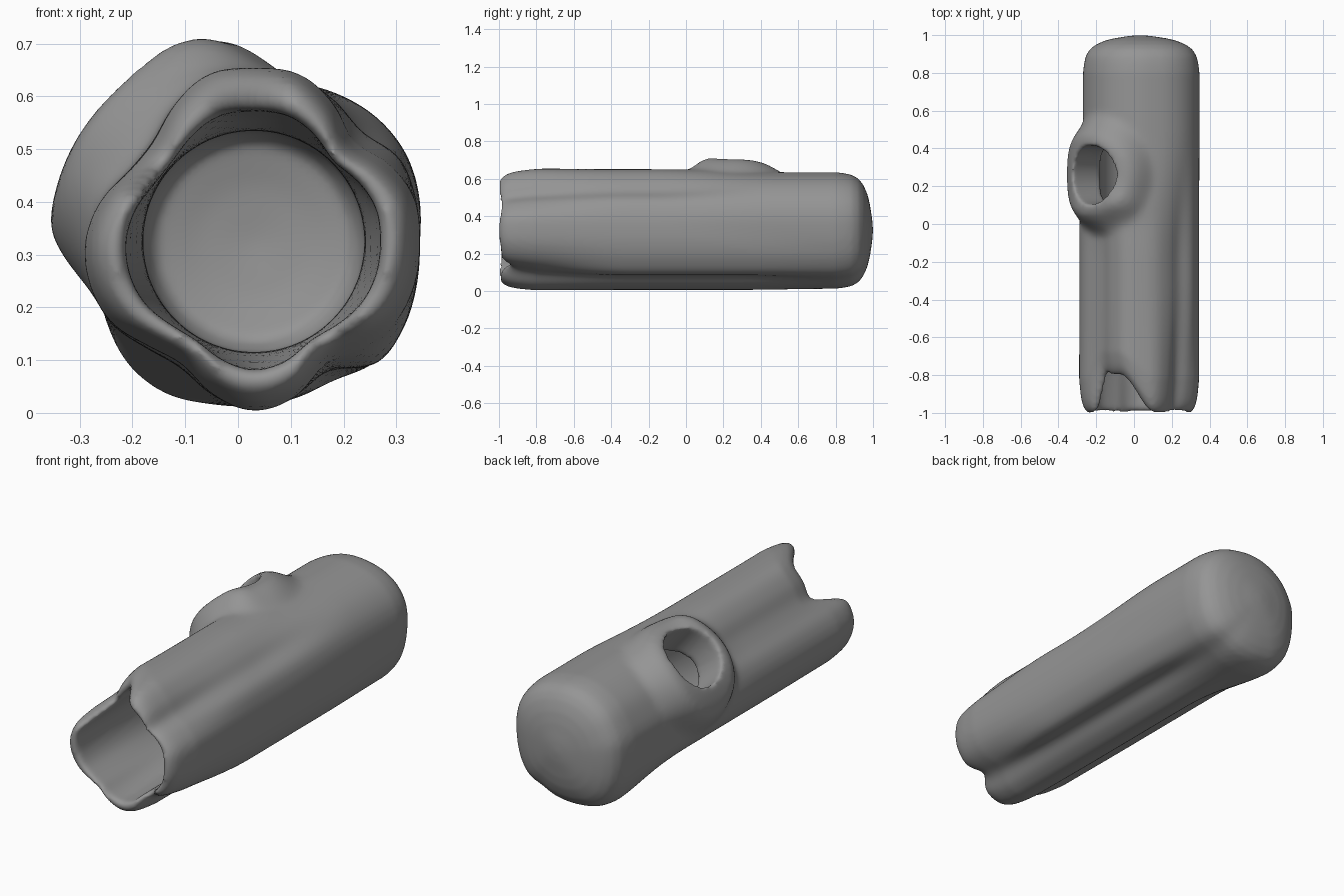
import bpy, bmesh, math
from mathutils import Matrix, Vector

if "Cube" in bpy.data.objects:
    bpy.data.objects.remove(bpy.data.objects["Cube"], do_unlink=True)

AXIS = Vector((0.03, 0, 0.325))
SIDES = 120

# Bark radius in thousandths, every 15 degrees from +x towards +z
FRONT = [315, 315, 290, 262, 300, 330, 330, 330, 300, 268, 270, 300,
         320, 322, 310, 280, 268, 300, 322, 305, 266, 280, 305, 315]
MIDDLE = [315, 318, 318, 292, 308, 324, 326, 325, 300, 270, 272, 300,
          318, 320, 312, 287, 277, 302, 320, 304, 282, 328, 328, 320]
BACK = [315, 325, 333, 331, 322, 312, 310, 310, 310, 310, 305, 305,
        300, 305, 320, 335, 335, 320, 312, 308, 305, 324, 322, 315]


def smooth(a, b, v):
    t = min(1, max(0, (v - a) / (b - a)))
    return t * t * (3 - 2 * t)


def mix(a, b, t):
    return a + (b - a) * t


def ring_value(table, deg):
    """Closed spline through evenly spaced radii."""
    f = deg / 15
    i = math.floor(f)
    t = f - i
    a, b, c, d = (table[(i + k) % len(table)] / 1000 for k in (-1, 0, 1, 2))
    return b + t / 2 * (c - a + t * (2*a - 5*b + 4*c - d + t * (3*(b - c) + d - a)))


def bump(v, centre, width):
    return math.exp(-((v - centre) / width) ** 2)


def bark_radius(deg, y):
    r = mix(ring_value(FRONT, deg), ring_value(MIDDLE, deg), smooth(-1, -0.3, y))
    # The lower grooves run further back than the upper ones
    low = smooth(0.2, -0.5, math.sin(math.radians(deg)))
    r = mix(r, ring_value(BACK, deg), smooth(mix(-0.2, 0.3, low), mix(0.5, 0.85, low), y))
    # Swollen collar around the knot hole
    d = math.hypot((deg - 138) / 49, (y - 0.26) / 0.26)
    r = mix(r, 0.388, 1 - smooth(0.72, 1.3, d))
    return r + 0.022 * bump(deg, 105, 16) * bump(y, 0.1, 0.07)


def hollow_radius(deg, y):
    rim = mix(bark_radius(deg, y) - 0.06, 0.225, 0.5)
    return mix(rim, 0.21, smooth(-1.0, -0.2, y))


def broken_edge(deg):
    """How far the open end is broken back at each angle."""
    notch = 0.2 * smooth(74, 112, deg) * (1 - smooth(138, 163, deg))
    return notch + 0.05 * bump(deg, 308, 11) + 0.008 * math.sin(math.radians(deg * 3))**2


# Loft stations: radius function, y, radius scale
back_cap = [(1.0, 0.02), (0.995, 0.2), (0.983, 0.45), (0.97, 0.62), (0.95, 0.77),
            (0.925, 0.88), (0.89, 0.95), (0.85, 0.98)]
lip = [(-0.9, 0.975), (-0.94, 0.955), (-0.97, 0.925), (-0.99, 0.885), (-1, 0.84)]
stations = [(bark_radius, y, s) for y, s in back_cap]
stations += [(bark_radius, 0.8 - i * 0.03, 1) for i in range(55)]
stations += [(bark_radius, y, s) for y, s in lip]
stations += [(hollow_radius, y, s) for y, s in ((-1, 1.05), (-0.98, 1))]
stations += [(hollow_radius, -0.94 + i * 0.06, 1) for i in range(30)]
stations += [(hollow_radius, y, s) for y, s in ((0.85, 0.9), (0.87, 0.5), (0.88, 0.02))]

bm = bmesh.new()
rings = []
for radius, y, scale in stations:
    ring = []
    for k in range(SIDES):
        deg = 360 * k / SIDES
        a = math.radians(deg)
        r = radius(deg, y) * scale
        y2 = y + broken_edge(deg) * smooth(-0.5, -1, y)
        ring.append(bm.verts.new(AXIS + Vector((r * math.cos(a), y2, r * math.sin(a)))))
    rings.append(ring)
for a, b in zip(rings, rings[1:]):
    for k in range(SIDES):
        n = (k + 1) % SIDES
        bm.faces.new((a[k], a[n], b[n], b[k]))
bm.faces.new(rings[0])
bm.faces.new(rings[-1])
bmesh.ops.recalc_face_normals(bm, faces=bm.faces)


def add_object(name, bm):
    mesh = bpy.data.meshes.new(name)
    bm.to_mesh(mesh)
    bm.free()
    obj = bpy.data.objects.new(name, mesh)
    bpy.context.collection.objects.link(obj)
    return obj


log = add_object("hollow_log", bm)

# Knot hole cutter: flared plug pointing up and to the side
bm = bmesh.new()
bmesh.ops.create_cone(bm, cap_ends=True, segments=64, radius1=0.135, radius2=0.17, depth=0.5)
tilt = math.radians(133)
direction = Vector((math.cos(tilt), 0, math.sin(tilt)))
turn = direction.to_track_quat("Z", "Y").to_matrix().to_4x4()
place = Matrix.Translation(AXIS + Vector((0, 0.26, 0)) + direction * 0.33)
bmesh.ops.transform(bm, matrix=place @ turn, verts=bm.verts)
cutter = add_object("knot_hole_cutter", bm)
cutter.hide_render = True

# Cut the hole, then melt every edge into one soft skin
cut = log.modifiers.new("knot_hole", "BOOLEAN")
cut.object = cutter
cut.operation = "DIFFERENCE"
cut.solver = "EXACT"
skin = log.modifiers.new("skin", "REMESH")
skin.mode = "VOXEL"
skin.voxel_size = 0.012
soften = log.modifiers.new("soften", "SMOOTH")
soften.factor = 0.5
soften.iterations = 8

bpy.context.view_layer.objects.active = log
log.select_set(True)
for name in ("knot_hole", "skin", "soften"):
    bpy.ops.object.modifier_apply(modifier=name)
bpy.data.objects.remove(cutter, do_unlink=True)
bpy.ops.object.shade_smooth()

grey = bpy.data.materials.new("plain_grey")
grey.use_nodes = True
colour = (0.3, 0.3, 0.3, 1)
grey.diffuse_color = colour
grey.node_tree.nodes["Principled BSDF"].inputs["Base Color"].default_value = colour
log.data.materials.clear()
log.data.materials.append(grey)
